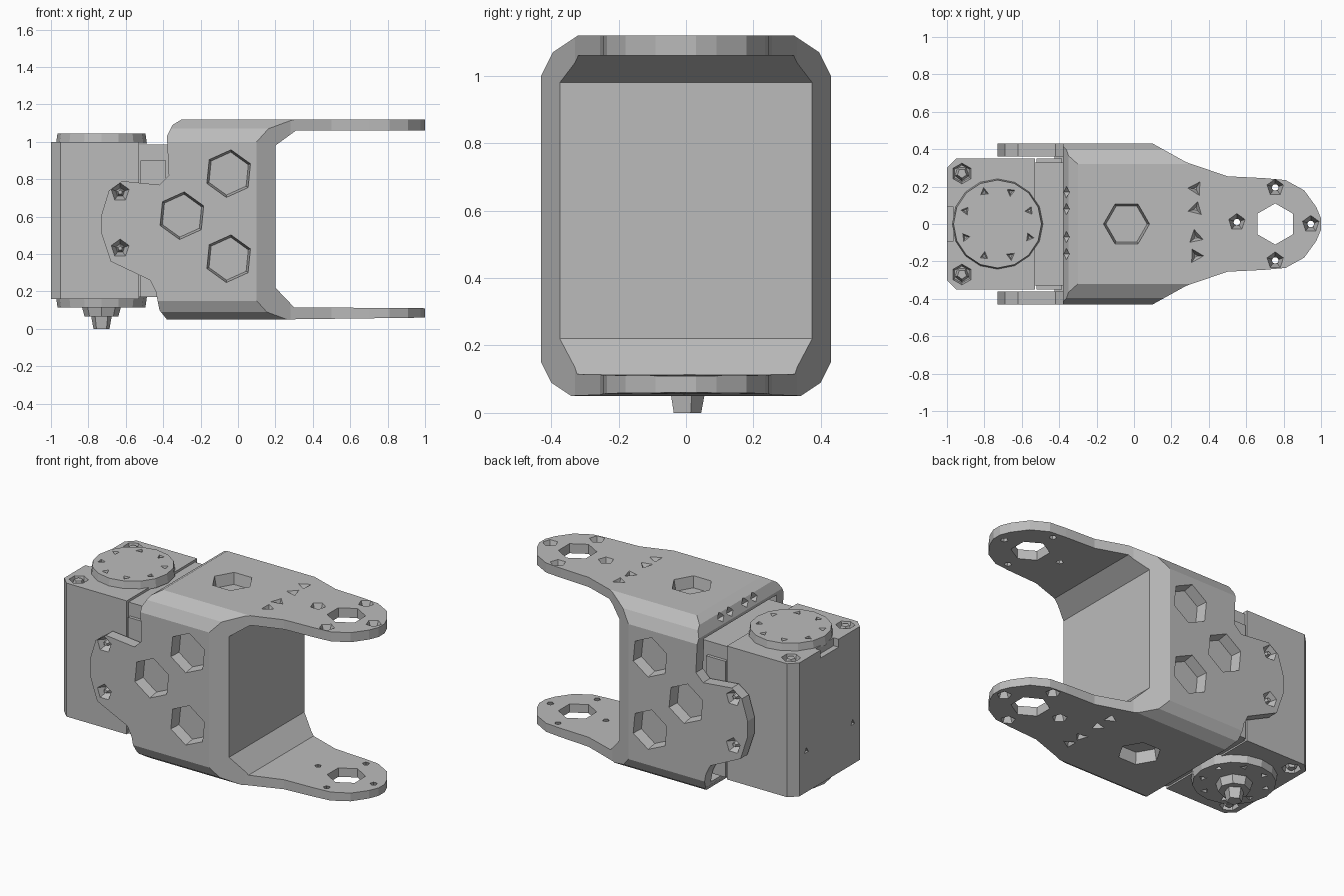
import bpy, bmesh, math
from mathutils import Vector, Matrix

if "Cube" in bpy.data.objects:
    bpy.data.objects.remove(bpy.data.objects["Cube"], do_unlink=True)

grey = bpy.data.materials.new("plain grey")
grey.use_nodes = True
grey.diffuse_color = (0.5, 0.5, 0.5, 1)
grey.node_tree.nodes["Principled BSDF"].inputs["Base Color"].default_value = (0.5, 0.5, 0.5, 1)


def make(name, bm):
    bmesh.ops.recalc_face_normals(bm, faces=bm.faces)
    me = bpy.data.meshes.new(name)
    bm.to_mesh(me)
    bm.free()
    me.materials.append(grey)
    ob = bpy.data.objects.new(name, me)
    bpy.context.collection.objects.link(ob)
    return ob


def prism(bm, points, axis, lo, hi):
    """Extrude a 2D outline along one axis, the other two keep their order."""
    def place(p, d):
        v = list(p)
        v.insert(axis, d)
        return bm.verts.new(v)
    a = [place(p, lo) for p in points]
    b = [place(p, hi) for p in points]
    bm.faces.new(a)
    bm.faces.new(b[::-1])
    for i in range(len(a)):
        j = (i + 1) % len(a)
        bm.faces.new((a[i], a[j], b[j], b[i]))


def cone(bm, base, direction, depth, r1, r2, sides, turn=0.0):
    """Tapered polygon bar from base along direction."""
    d = Vector(direction)
    rot = d.to_track_quat('Z', 'Y').to_matrix().to_4x4()
    mat = Matrix.Translation(Vector(base) + d * depth / 2) @ rot @ Matrix.Rotation(turn, 4, 'Z')
    bmesh.ops.create_cone(bm, cap_ends=True, segments=sides, radius1=r1, radius2=r2,
                          depth=depth, matrix=mat)


def pit(bm, point, direction, depth, r1, r2, sides, turn=0.0):
    """Recess cutter that starts just outside the surface."""
    d = Vector(direction)
    cone(bm, Vector(point) - d * 0.01, d, depth + 0.01, r1, r2, sides, turn)


def box(bm, x, y, z):
    prism(bm, [(x[0], y[0]), (x[1], y[0]), (x[1], y[1]), (x[0], y[1])], 2, *z)


def cut(ob, bm, mode='DIFFERENCE'):
    """Apply a boolean with the given cutter and discard the cutter."""
    tool = make("cutter", bm)
    tool.hide_render = True
    mod = ob.modifiers.new("cut", 'BOOLEAN')
    mod.operation, mod.object, mod.solver = mode, tool, 'EXACT'
    bpy.context.view_layer.update()
    dg = bpy.context.evaluated_depsgraph_get()
    me = bpy.data.meshes.new_from_object(ob.evaluated_get(dg))
    ob.modifiers.clear()
    ob.data = me
    bpy.data.objects.remove(tool, do_unlink=True)


# Bracket: side silhouette trimmed by the plan outline and the rounded section
bm = bmesh.new()
side = [(-.38, .05), (.21, .05), (1, .06), (1, .11), (.3, .115), (.2, .22), (.2, .98),
        (.31, 1.06), (1, 1.06), (1, 1.12), (-.3, 1.12), (-.35, 1.09), (-.38, 1.03), (-.37, .82),
        (-.42, .77), (-.62, .79), (-.69, .74), (-.73, .61), (-.73, .51), (-.68, .36),
        (-.47, .26), (-.44, .2), (-.42, .1)]
prism(bm, side, 1, -.5, .5)
bracket = make("bracket", bm)

half = [(.1, .43), (.28, .33), (.5, .255), (.7, .245), (.81, .235), (.91, .18), (.975, .09), (1, .03)]
bm = bmesh.new()
prism(bm, [(-.9, .43)] + half + [(x, -y) for x, y in half[::-1]] + [(-.9, -.43)], 2, -.1, 1.3)
cut(bracket, bm, 'INTERSECT')

corner = [(.34, .05), (.4, .09), (.43, .15), (.43, 1.0), (.395, 1.07), (.32, 1.12)]
bm = bmesh.new()
prism(bm, corner + [(-y, z) for y, z in corner[::-1]], 0, -1.2, 1.2)
cut(bracket, bm, 'INTERSECT')

# Pocket between the ears that receives the motor
bm = bmesh.new()
box(bm, (-.9, -.3), (-.36, .36), (.12, 1.01))
cut(bracket, bm)

# Recesses and holes in the bracket
bm = bmesh.new()
cone(bm, (.755, 0, -.1), (0, 0, 1), 1.4, .11, .11, 6)
for z, d in ((1.12, -1), (.05, 1)):
    down = (0, 0, d)
    pit(bm, (-.04, 0, z), down, .07, .125, .11, 6, math.pi / 2)
    for x, y in ((.55, .01), (.755, .195), (.755, -.195), (.945, 0)):
        pit(bm, (x, y, z), down, .075, .05, .015, 5)
    for y in (-.17, -.07, .08, .19):
        pit(bm, (.33, y, z), down, .04, .05, .01, 3, y * 3)
for s in (-1, 1):
    inward = (0, -s, 0)
    for x, z in ((-.05, .83), (-.3, .605), (-.05, .375)):
        pit(bm, (x, s * .43, z), inward, .065, .13, .115, 6, .1)
    for z in (.73, .43):
        pit(bm, (-.63, s * .43, z), inward, .05, .055, .025, 5)
for y in (-.16, -.07, .08, .17):
    pit(bm, (-.36, y, 1.065), Vector((.8, 0, -.6)), .04, .035, .01, 4)
cut(bracket, bm)

# Screw heads in the ears
bm = bmesh.new()
for s in (-1, 1):
    for z in (.73, .43):
        cone(bm, (-.63, s * .375, z), (0, s, 0), .045, .025, .012, 5)
make("ear_screws", bm)

# Motor housing with bevelled rear corners
bm = bmesh.new()
prism(bm, [(-1, -.3), (-.95, -.35), (-.53, -.35), (-.53, .35), (-.95, .35), (-1, .3)], 2, .16, 1.0)
housing = make("motor_housing", bm)
bm = bmesh.new()
for z, d in ((1.0, -1), (.16, 1)):
    for y in (-.27, .27):
        pit(bm, (-.92, y, z), (0, 0, d), .04, .058, .045, 6)
for y in (-.23, .23):
    pit(bm, (-1, y, .42), (1, 0, 0), .03, .025, .01, 3)
box(bm, (-1.1, -.965), (-.09, .09), (.95, 1.1))
cut(housing, bm)

# Screw heads in the housing corners
bm = bmesh.new()
for z, d in ((.965, 1), (.195, -1)):
    for y in (-.27, .27):
        cone(bm, (-.92, y, z), (0, 0, d), .035, .04, .025, 5)
make("housing_screws", bm)

# Neck joining the housing to the bracket
bm = bmesh.new()
box(bm, (-.54, -.305), (-.33, .33), (.17, .985))
box(bm, (-.52, -.385), (-.35, .35), (.17, .9))
make("motor_neck", bm)

# Output discs with a ring of small pits
for name, z, d in (("upper_disc", 1.0, 1), ("lower_disc", .16, -1)):
    bm = bmesh.new()
    cone(bm, (-.73, 0, z - d * .01), (0, 0, d), .055, .243, .235, 16)
    disc = make(name, bm)
    bm = bmesh.new()
    for i in range(8):
        a = math.tau * (i + .5) / 8
        pit(bm, (-.73 + .185 * math.cos(a), .185 * math.sin(a), z + d * .045),
            (0, 0, -d), .025, .03, .01, 3, a)
    cut(disc, bm)

# Axle under the lower disc
bm = bmesh.new()
cone(bm, (-.73, 0, .12), (0, 0, -1), .055, .105, .09, 8)
cone(bm, (-.73, 0, .08), (0, 0, -1), .08, .06, .045, 5)
make("axle", bm)
